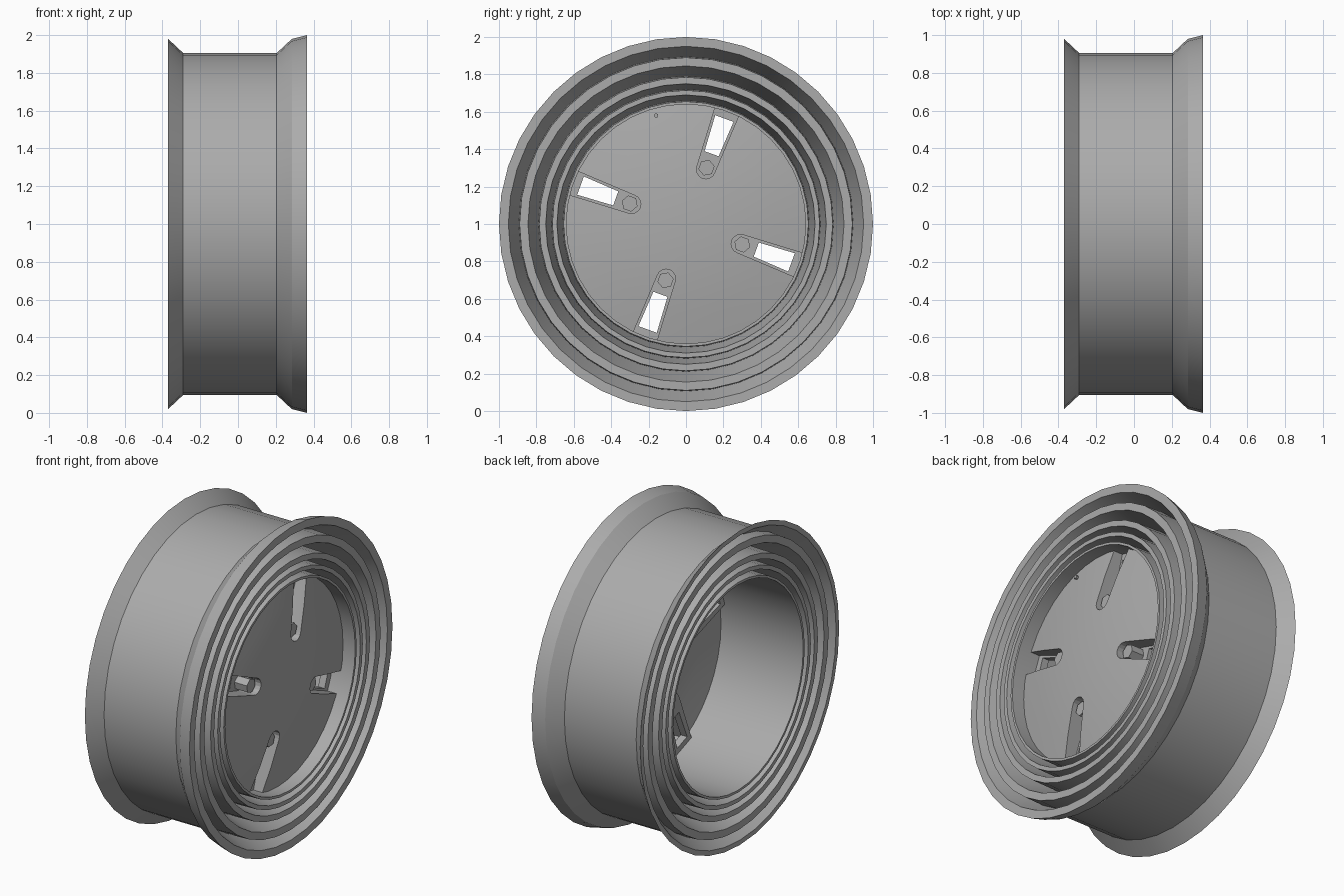
import bpy, math
from math import cos, sin, pi

if "Cube" in bpy.data.objects:
    bpy.data.objects.remove(bpy.data.objects["Cube"])

SEG = 40
CZ = 1.0          # wheel axis height
SPOKE = [math.radians(a) for a in (70, 160, 250, 340)]

# Dark grey metal
METAL = bpy.data.materials.new('grey_metal')
METAL.diffuse_color = (0.41, 0.41, 0.41, 1)
METAL.use_nodes = True
METAL.node_tree.nodes["Principled BSDF"].inputs["Base Color"].default_value = METAL.diffuse_color


def make(name, verts, faces, smooth=None):
    me = bpy.data.meshes.new(name)
    me.from_pydata(verts, [], faces)
    me.materials.append(METAL)
    me.update()
    ob = bpy.data.objects.new(name, me)
    bpy.context.collection.objects.link(ob)
    bpy.ops.object.select_all(action='DESELECT')
    ob.select_set(True)
    bpy.context.view_layer.objects.active = ob
    bpy.ops.object.mode_set(mode='EDIT')
    bpy.ops.mesh.select_all(action='SELECT')
    bpy.ops.mesh.remove_doubles(threshold=0.0001)
    bpy.ops.mesh.normals_make_consistent(inside=False)
    bpy.ops.object.mode_set(mode='OBJECT')
    if smooth:
        bpy.ops.object.shade_smooth_by_angle(angle=math.radians(smooth))
    return ob


def lathe(name, profile, closed=True):
    """Revolve an (x, radius) outline about the wheel axis."""
    n = len(profile)
    verts = [(x, r * cos(2 * pi * i / SEG), CZ + r * sin(2 * pi * i / SEG))
             for i in range(SEG) for x, r in profile]
    faces = [(i * n + j, i * n + (j + 1) % n,
              (i + 1) % SEG * n + (j + 1) % n, (i + 1) % SEG * n + j)
             for i in range(SEG) for j in range(n if closed else n - 1)]
    return make(name, verts, faces, 20)


def prism(name, outline, x0, x1, ang=0.0, smooth=None):
    """Extrude a (radial, sideways) outline along x, turned by ang."""
    ca, sa = cos(ang), sin(ang)
    pts = [(u * ca - v * sa, CZ + u * sa + v * ca) for u, v in outline]
    n = len(pts)
    verts = [(x0, *p) for p in pts] + [(x1, *p) for p in pts]
    faces = [tuple(range(n)), tuple(range(2 * n - 1, n - 1, -1))]
    faces += [(j, (j + 1) % n, n + (j + 1) % n, n + j) for j in range(n)]
    return make(name, verts, faces, smooth)


def slot(r_in, r_out, w_in, w_out):
    """Slot outline with a round inner end, widening outward."""
    arc = [(r_in + w_in - w_in * sin(t), w_in * cos(t))
           for t in [pi * k / 8 for k in range(9)]]
    return arc + [(r_out, -w_out), (r_out, w_out)]


def circle(r, n, u=0.0, v=0.0):
    return [(u + r * cos(2 * pi * k / n), v + r * sin(2 * pi * k / n)) for k in range(n)]


def boolean(ob, cutter, op='DIFFERENCE'):
    m = ob.modifiers.new(op.lower(), 'BOOLEAN')
    m.object, m.operation, m.solver = cutter, op, 'EXACT'
    bpy.ops.object.select_all(action='DESELECT')
    bpy.context.view_layer.objects.active = ob
    ob.select_set(True)
    bpy.ops.object.modifier_apply(modifier=m.name)
    bpy.data.objects.remove(cutter)


# Rim: outer barrel, then concentric ridges with V grooves on both ends
ridges = [(0.89, 0.845), (0.785, 0.75), (0.715, 0.69), (0.655, 0.64)]
front = [(0.365, 1.0), (0.365, 0.95)]
back = [(-0.37, 0.98), (-0.37, 0.95)]
for i, (ro, ri) in enumerate(ridges):
    front += [(0.23 if i == 0 else 0.18, ro + 0.004), (0.36, ro), (0.36, ri)]
    back += [(-0.29 if i == 0 else -0.19, ro + 0.004), (-0.36, ro), (-0.36, ri)]
outer = [(-0.29, 0.905), (0.205, 0.905), (0.285, 0.98)]
lathe('rim', outer + front + back[::-1])

# Domed face disc with a housing behind each of the four slots
dome = [(0.34 - 0.065 * (r / 0.648) ** 2, r) for r in (0, 0.16, 0.32, 0.48, 0.648)]
disc = lathe('face_disc', dome + [(x - 0.07, r) for x, r in dome[::-1]], False)
for a in SPOKE:
    boolean(disc, prism('housing', slot(0.24, 0.635, 0.075, 0.085), 0.17, 0.26, a), 'UNION')
for a in SPOKE:
    # bolt pocket, then the open window
    boolean(disc, prism('pocket', slot(0.26, 0.66, 0.05, 0.068), 0.215, 0.45, a))
    boolean(disc, prism('window', [(0.40, -0.04), (0.60, -0.052),
                                   (0.60, 0.052), (0.40, 0.04)], 0.0, 0.3, a))
bpy.ops.object.shade_smooth_by_angle(angle=math.radians(20))

# Hexagonal bolts in the slots
for k, a in enumerate(SPOKE):
    prism(f'bolt_{k + 1}', circle(0.044, 6, 0.32), 0.19, 0.30, a)

# Air valve near the disc edge
prism('valve', circle(0.012, 8, -0.16, 0.58), 0.2, 0.30, 0, 40)
